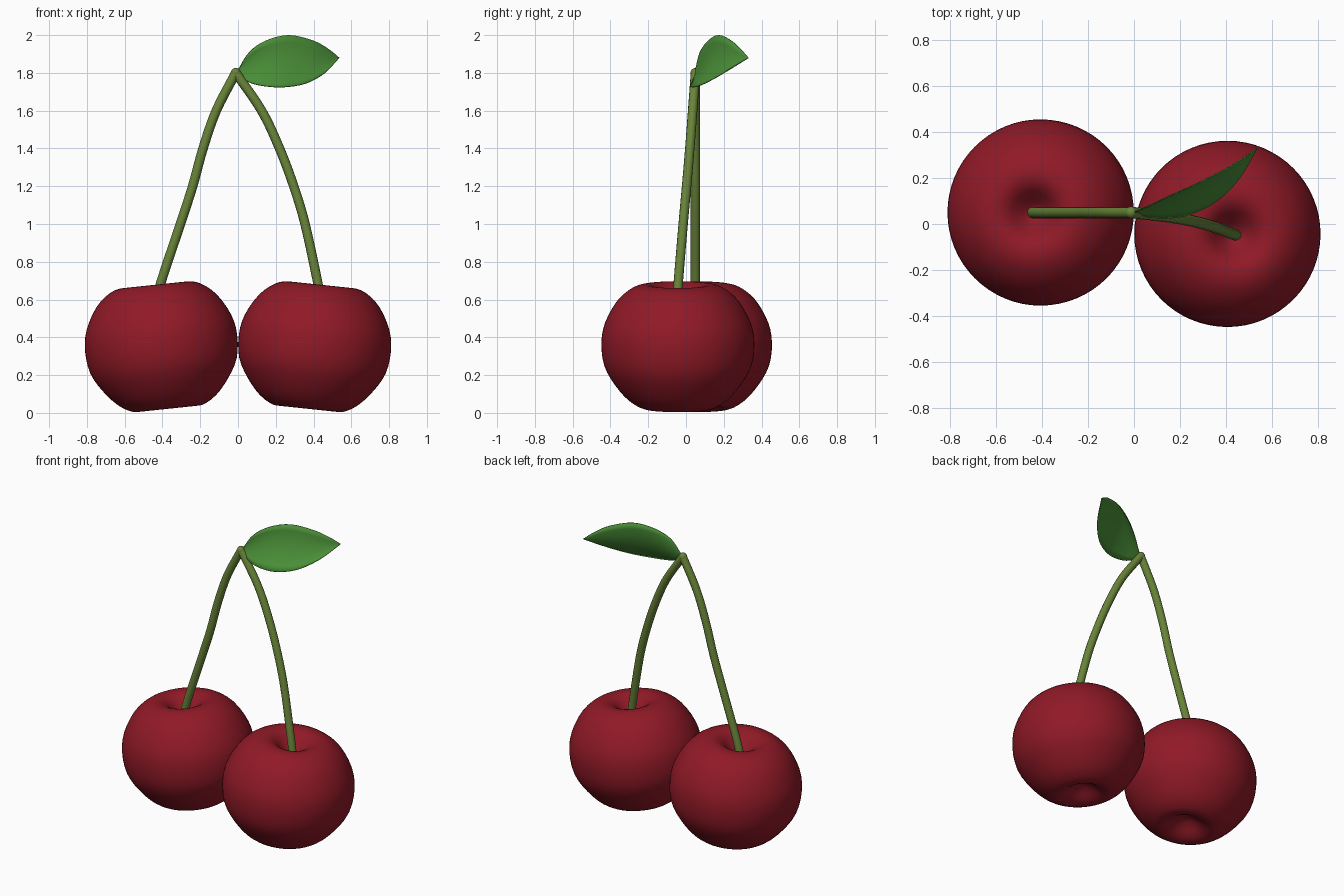
import bpy, bmesh, math
from mathutils import Vector, Matrix

if "Cube" in bpy.data.objects:
    bpy.data.objects.remove(bpy.data.objects["Cube"])


def material(name, rgb):
    m = bpy.data.materials.new(name)
    m.diffuse_color = (*rgb, 1)
    m.use_nodes = True
    m.node_tree.nodes["Principled BSDF"].inputs["Base Color"].default_value = m.diffuse_color
    return m


def smooth_path(points, steps):
    """Catmull-Rom curve through the given points."""
    p = [Vector(q) for q in points]
    p = [2 * p[0] - p[1]] + p + [2 * p[-1] - p[-2]]
    out = []
    for i in range(1, len(p) - 2):
        a, b, c, d = p[i - 1:i + 3]
        for k in range(steps):
            t = k / steps
            out.append(0.5 * (2 * b + (c - a) * t + (2 * a - 5 * b + 4 * c - d) * t ** 2
                              + (3 * b - a - 3 * c + d) * t ** 3))
    return out + [p[-2]]


def mesh_object(name, bm, mat):
    for f in bm.faces:
        f.smooth = True
    me = bpy.data.meshes.new(name)
    bm.to_mesh(me)
    bm.free()
    me.materials.append(mat)
    ob = bpy.data.objects.new(name, me)
    bpy.context.collection.objects.link(ob)
    return ob


red = material("cherry_red", (0.28, 0.01, 0.02))
stem_green = material("stem_green", (0.14, 0.23, 0.04))
leaf_green = material("leaf_green", (0.07, 0.28, 0.04))

# Fruit: lathe profile (radius, height) with a dimple at both ends
PROFILE = [(0, .225), (.03, .232), (.07, .27), (.115, .313), (.17, .33), (.24, .312),
           (.32, .245), (.385, .13), (.405, .02), (.39, -.1), (.335, -.2), (.26, -.285),
           (.18, -.329), (.12, -.318), (.07, -.285), (.03, -.265), (0, -.26)]


def fruit(name, location, tilt):
    bm = bmesh.new()
    pts = smooth_path([(r, 0, z) for r, z in PROFILE], 3)
    vs = [bm.verts.new((max(p.x, 0), 0, p.z)) for p in pts]
    es = [bm.edges.new(e) for e in zip(vs, vs[1:])]
    bmesh.ops.spin(bm, geom=vs + es, cent=(0, 0, 0), axis=(0, 0, 1),
                   angle=2 * math.pi, steps=64)
    bmesh.ops.remove_doubles(bm, verts=bm.verts, dist=1e-4)
    bmesh.ops.recalc_face_normals(bm, faces=bm.faces)
    bm.transform(Matrix.Translation(location) @ Matrix.Rotation(math.radians(tilt), 4, 'Y'))
    return mesh_object(name, bm, red)


fruit("left_cherry", (-.405, .05, .35), -6)
fruit("right_cherry", (.405, -.043, .35), 6)


# Stems: round tubes along smooth paths
def stem(name, points):
    cu = bpy.data.curves.new(name, 'CURVE')
    cu.dimensions = '3D'
    cu.bevel_depth = .025
    cu.bevel_resolution = 4
    cu.use_fill_caps = True
    pts = smooth_path(points, 5)
    sp = cu.splines.new('POLY')
    sp.points.add(len(pts) - 1)
    for q, p in zip(sp.points, pts):
        q.co = (*p, 1)
    cu.materials.append(stem_green)
    bpy.context.collection.objects.link(bpy.data.objects.new(name, cu))


APEX = (-.012, .05, 1.8)
stem("left_stem", [APEX, (-.115, .05, 1.6), (-.185, .05, 1.4), (-.24, .05, 1.2),
                   (-.305, .05, 1.0), (-.405, .05, .7), (-.44, .05, .57)])
stem("right_stem", [APEX, (.125, .035, 1.6), (.22, .02, 1.4), (.295, .003, 1.2),
                    (.355, -.015, 1.0), (.42, -.04, .7), (.443, -.047, .57)])

# Rounded joint where the stems meet
bm = bmesh.new()
bmesh.ops.create_uvsphere(bm, u_segments=16, v_segments=10, radius=.026,
                          matrix=Matrix.Translation(APEX))
mesh_object("stem_joint", bm, stem_green)

# Leaf: slightly cupped sheet between an upper and a lower edge
upper = smooth_path([(0, .05, 1.815), (.06, .075, 1.91), (.15, .12, 1.972), (.27, .175, 2.0),
                     (.4, .24, 1.97), (.48, .29, 1.925), (.535, .33, 1.88)], 4)
lower = smooth_path([(0, .05, 1.805), (.05, .035, 1.755), (.13, .025, 1.732), (.24, .04, 1.725),
                     (.36, .1, 1.745), (.46, .2, 1.8), (.535, .328, 1.879)], 4)
back = Vector((-.067, .144, -.066)).normalized()
bm = bmesh.new()
ACROSS = 8
rows = []
for a, b in zip(lower, upper):
    width = (b - a).length
    rows.append([bm.verts.new(a.lerp(b, j / ACROSS)
                 + back * .09 * width * 4 * (j / ACROSS) * (1 - j / ACROSS))
                 for j in range(ACROSS + 1)])
for r, s in zip(rows, rows[1:]):
    for j in range(ACROSS):
        bm.faces.new((r[j], s[j], s[j + 1], r[j + 1]))
leaf = mesh_object("leaf", bm, leaf_green)
thick = leaf.modifiers.new("thickness", 'SOLIDIFY')
thick.thickness = .005
thick.offset = 0
